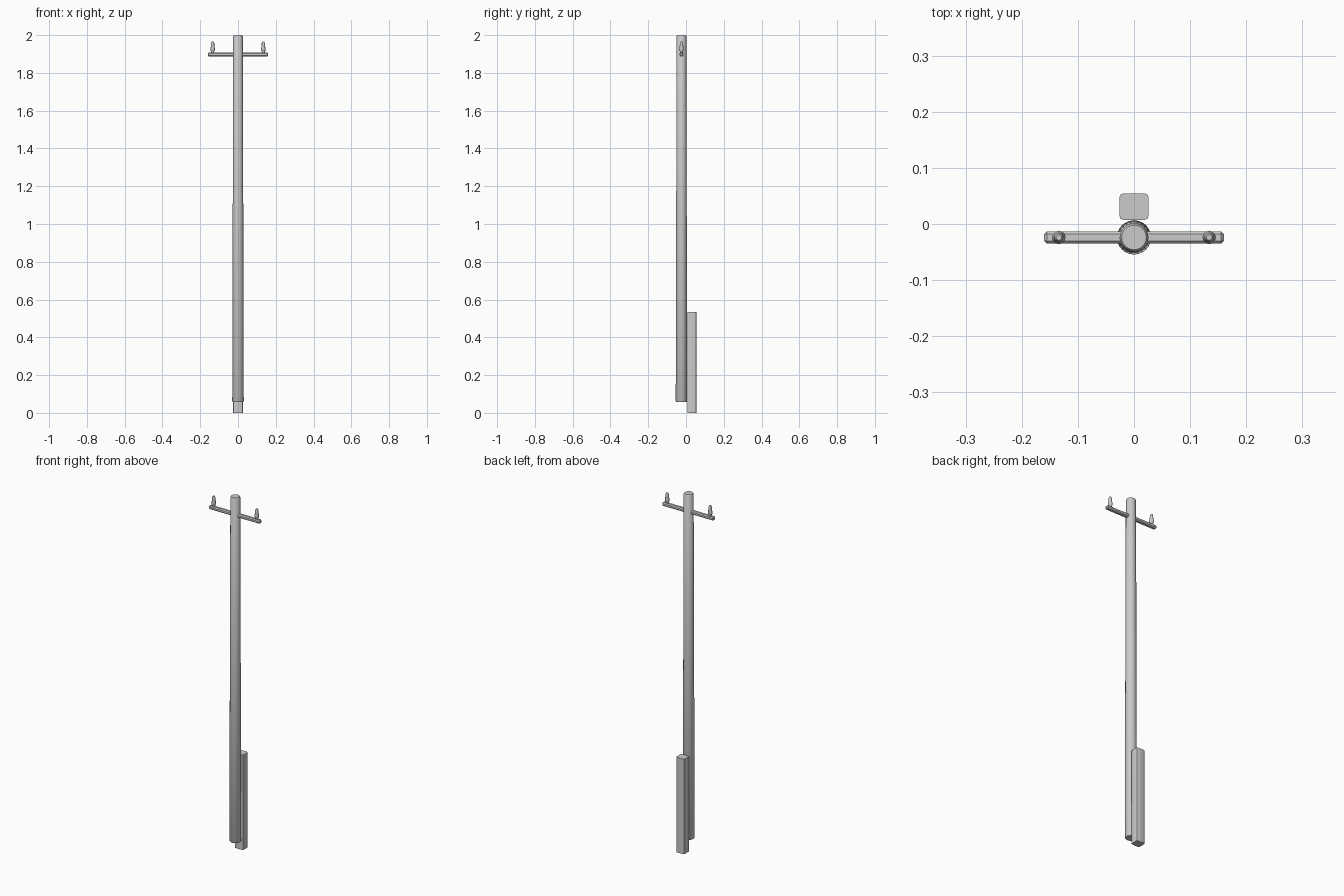
import bpy, bmesh, math

if "Cube" in bpy.data.objects:
    bpy.data.objects.remove(bpy.data.objects["Cube"])

POLE_Y = -0.024


def finish(name, bm):
    bmesh.ops.recalc_face_normals(bm, faces=bm.faces[:])
    me = bpy.data.meshes.new(name)
    bm.to_mesh(me)
    bm.free()
    ob = bpy.data.objects.new(name, me)
    bpy.context.collection.objects.link(ob)
    bpy.context.view_layer.objects.active = ob
    bpy.ops.object.select_all(action='DESELECT')
    ob.select_set(True)
    bpy.ops.object.shade_smooth_by_angle(angle=math.radians(35))
    return ob


def lathe(name, profile, x, y, n):
    """Closed solid of revolution from (radius, z) pairs."""
    bm = bmesh.new()
    rings = [[bm.verts.new((x + r * math.cos(2 * math.pi * i / n),
                            y + r * math.sin(2 * math.pi * i / n), z))
              for i in range(n)] for r, z in profile]
    for a, b in zip(rings, rings[1:]):
        for i in range(n):
            j = (i + 1) % n
            bm.faces.new((a[i], a[j], b[j], b[i]))
    bm.faces.new(rings[0])
    bm.faces.new(rings[-1])
    return finish(name, bm)


def bevel_box(name, lo, hi, width, segments, axis=None):
    """Box with bevelled edges; with axis, only edges along that axis."""
    bm = bmesh.new()
    bmesh.ops.create_cube(bm, size=1)
    for v in bm.verts:
        v.co = [lo[k] + (v.co[k] + 0.5) * (hi[k] - lo[k]) for k in range(3)]
    edges = [e for e in bm.edges if axis is None or
             abs(e.verts[0].co[axis] - e.verts[1].co[axis]) > 1e-6]
    bmesh.ops.bevel(bm, geom=edges, offset=width, segments=segments,
                    profile=0.5, affect='EDGES')
    return finish(name, bm)


# Tapered round pole with softened ends
lathe("pole", [(0.027, 0.057), (0.0305, 0.062), (0.0255, 1.994), (0.022, 2.0)],
      0, POLE_Y, 24)

# Square ground stake behind the pole
bevel_box("ground_stake", (-0.0255, 0.0075, 0), (0.0255, 0.0545, 0.535), 0.006, 2, axis=2)

# Crossarm through the pole top
bevel_box("crossarm", (-0.16, POLE_Y - 0.011, 1.888),
          (0.16, POLE_Y + 0.011, 1.908), 0.005, 1)

# Insulators near each end of the crossarm
for side, s in (("left", -1), ("right", 1)):
    lathe("insulator_" + side,
          [(0.008, 1.905), (0.008, 1.913), (0.0115, 1.919), (0.012, 1.925),
           (0.0085, 1.950), (0.0085, 1.957), (0.005, 1.965)],
          s * 0.134, POLE_Y, 12)
